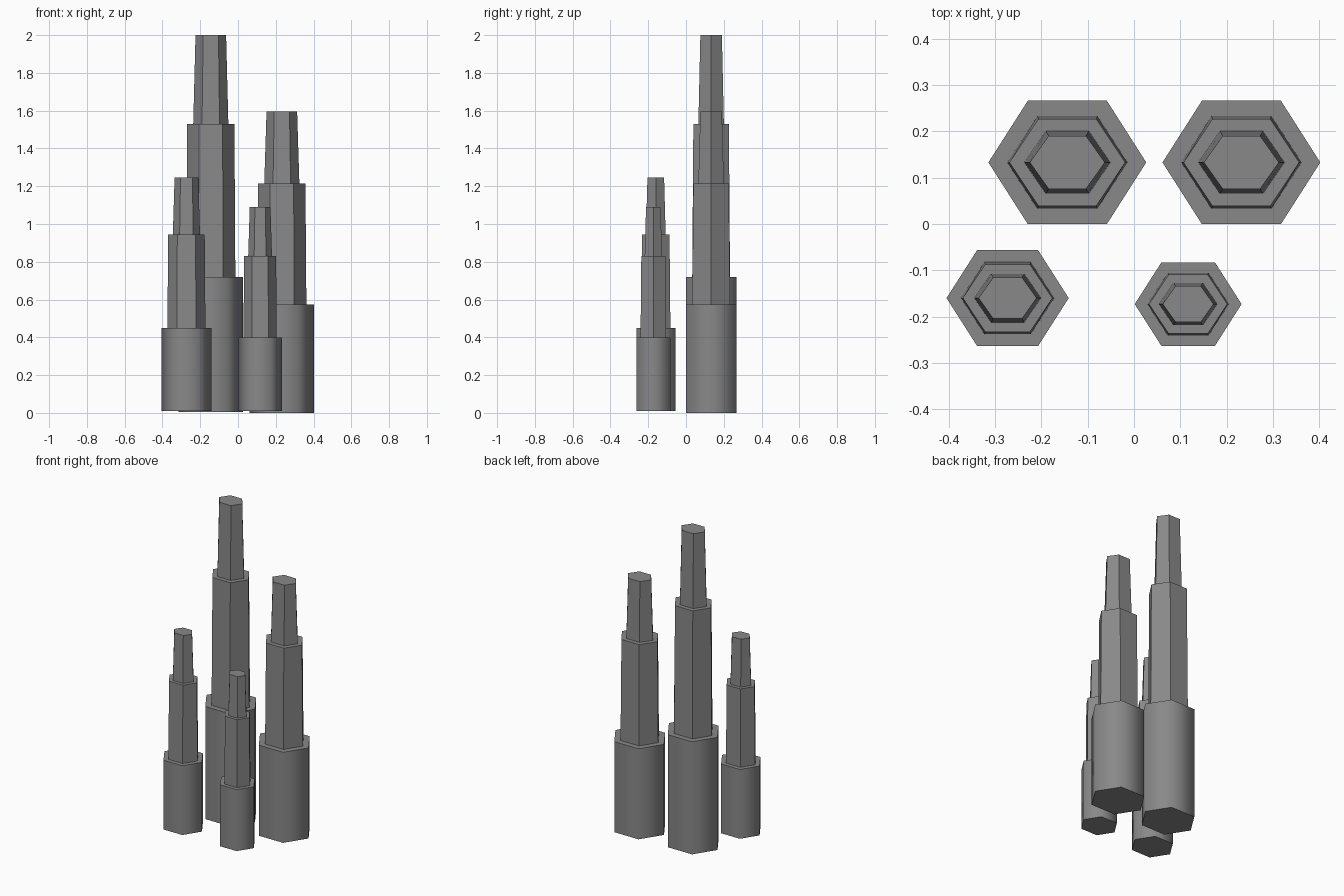
import bpy, bmesh, math

cube = bpy.data.objects.get("Cube")
if cube:
    bpy.data.objects.remove(cube, do_unlink=True)

stone = bpy.data.materials.new("stone_grey")
stone.use_nodes = True
colour = (0.25, 0.25, 0.25, 1)
stone.diffuse_color = colour
stone.node_tree.nodes["Principled BSDF"].inputs["Base Color"].default_value = colour


def hex_tier(name, centre, z0, z1, bottom, top, smooth=False):
    """Capped six-sided tier; bottom and top are (x, y) half sizes."""
    bm = bmesh.new()
    rings = []
    for z, (hx, hy) in ((z0, bottom), (z1, top)):
        ring = []
        for i in range(6):
            a = i * math.pi / 3
            x = centre[0] + hx * math.cos(a)
            y = centre[1] + hy * math.sin(a) / math.sin(math.pi / 3)
            ring.append(bm.verts.new((x, y, z)))
        rings.append(ring)
    low, high = rings
    for i in range(6):
        j = (i + 1) % 6
        side = bm.faces.new((low[i], low[j], high[j], high[i]))
        side.smooth = smooth
    caps = [bm.faces.new(low[::-1]), bm.faces.new(high)]
    for cap in caps:
        for edge in cap.edges:
            edge.smooth = False
    mesh = bpy.data.meshes.new(name)
    bm.to_mesh(mesh)
    bm.free()
    mesh.materials.append(stone)
    bpy.context.collection.objects.link(bpy.data.objects.new(name, mesh))


# Tier half sizes at full scale: part, bottom, top, soft shading
TIERS = (
    ("base", (0.1705, 0.1335), (0.1705, 0.1335), True),
    ("shaft", (0.130, 0.100), (0.125, 0.094), False),
    ("spire", (0.093, 0.0675), (0.081, 0.057), False),
)

# Towers: name, centre, scale, tier heights
TOWERS = (
    ("back_right_tower", (-0.144, 0.133), 1.0, (0.005, 0.72, 1.53, 2.0)),
    ("back_left_tower", (0.232, 0.133), 1.0, (0.0, 0.575, 1.215, 1.595)),
    ("front_right_tower", (-0.273, -0.16), 0.774, (0.01, 0.45, 0.945, 1.245)),
    ("front_left_tower", (0.117, -0.173), 0.677, (0.01, 0.40, 0.83, 1.09)),
)

for tower, centre, scale, heights in TOWERS:
    for k, (part, bottom, top, smooth) in enumerate(TIERS):
        hex_tier(f"{tower}_{part}", centre, heights[k], heights[k + 1],
                 [s * scale for s in bottom], [s * scale for s in top], smooth)
